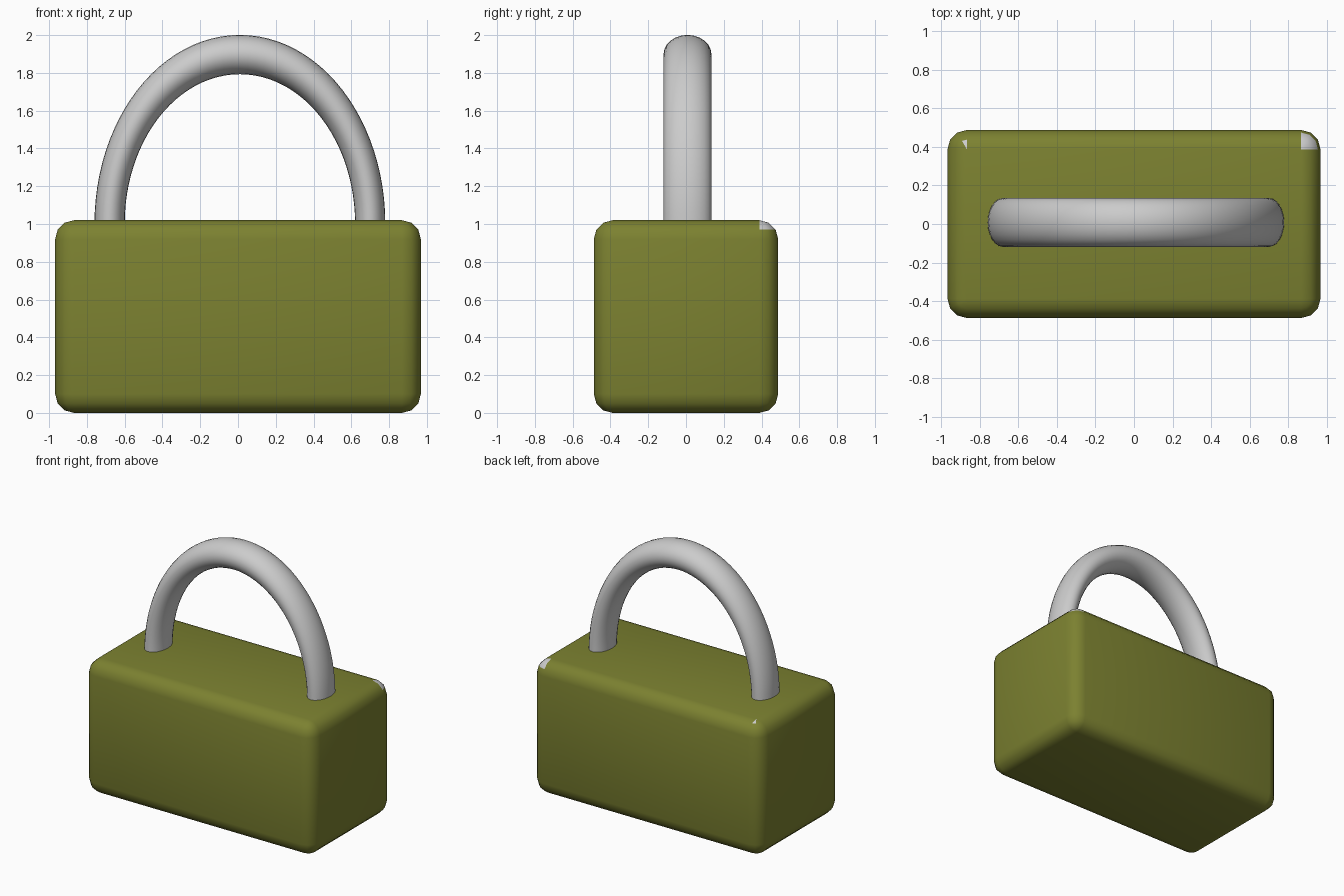
import bpy, bmesh
from math import sin, cos, pi, radians

if "Cube" in bpy.data.objects:
    bpy.data.objects.remove(bpy.data.objects["Cube"])

HX, HY, H, R, SEG = 0.968, 0.488, 1.02, 0.1, 3


def finish(name, bm, mats=()):
    bmesh.ops.recalc_face_normals(bm, faces=bm.faces)
    me = bpy.data.meshes.new(name)
    bm.to_mesh(me)
    bm.free()
    ob = bpy.data.objects.new(name, me)
    bpy.context.collection.objects.link(ob)
    for m in mats:
        me.materials.append(m)
    bpy.ops.object.select_all(action='DESELECT')
    ob.select_set(True)
    bpy.context.view_layer.objects.active = ob
    bpy.ops.object.shade_smooth_by_angle(angle=radians(40))
    return ob


def bridge(bm, a, b):
    n = len(a)
    return [bm.faces.new((a[i], a[(i + 1) % n], b[(i + 1) % n], b[i])) for i in range(n)]


olive = bpy.data.materials.new("olive")
olive.diffuse_color = (0.2, 0.22, 0.03, 1)
olive.use_nodes = True
olive.node_tree.nodes["Principled BSDF"].inputs["Base Color"].default_value = olive.diffuse_color
bare = bpy.data.materials.new("bare_grey")
bare.diffuse_color = (0.8, 0.8, 0.8, 1)
bare.use_nodes = True
bare.node_tree.nodes["Principled BSDF"].inputs["Base Color"].default_value = bare.diffuse_color

# Body: rounded box stacked from rounded rectangles
bm = bmesh.new()
lats = [(R, -pi / 2 + i * pi / 2 / SEG) for i in range(SEG + 1)]
lats += [(H - R, i * pi / 2 / SEG) for i in range(SEG + 1)]
rings = []
for zc, lat in lats:
    ring = []
    for c, (sx, sy) in enumerate([(1, 1), (-1, 1), (-1, -1), (1, -1)]):
        for j in range(SEG + 1):
            a = (c + j / SEG) * pi / 2
            rad = R * cos(lat)
            ring.append(bm.verts.new((sx * (HX - R) + rad * cos(a),
                                      sy * (HY - R) + rad * sin(a),
                                      zc + R * sin(lat))))
    rings.append(ring)
bands = [bridge(bm, a, b) for a, b in zip(rings, rings[1:])]
bm.faces.new(rings[0])
bm.faces.new(rings[-1])

# Unpainted chips on the two rear top corners
for band in bands[-2:]:
    for f in band[:SEG]:
        f.material_index = 1
bands[-1][SEG + 1].material_index = 1
bmesh.ops.remove_doubles(bm, verts=bm.verts, dist=1e-4)
finish("lock_body", bm, (olive, bare))

# Shackle: stretched half ring with an oval section
bm = bmesh.new()
rings = []
for i in range(49):
    u = pi * i / 48
    ring = []
    for k in range(24):
        v = 2 * pi * k / 24
        d = 0.69 + 0.08 * cos(v)
        ring.append(bm.verts.new((0.01 + d * cos(u), 0.008 + 0.127 * sin(v),
                                  1 + 1.3 * d * sin(u))))
    rings.append(ring)
for a, b in zip(rings, rings[1:]):
    bridge(bm, a, b)
bm.faces.new(rings[0])
bm.faces.new(rings[-1])
finish("shackle", bm)
